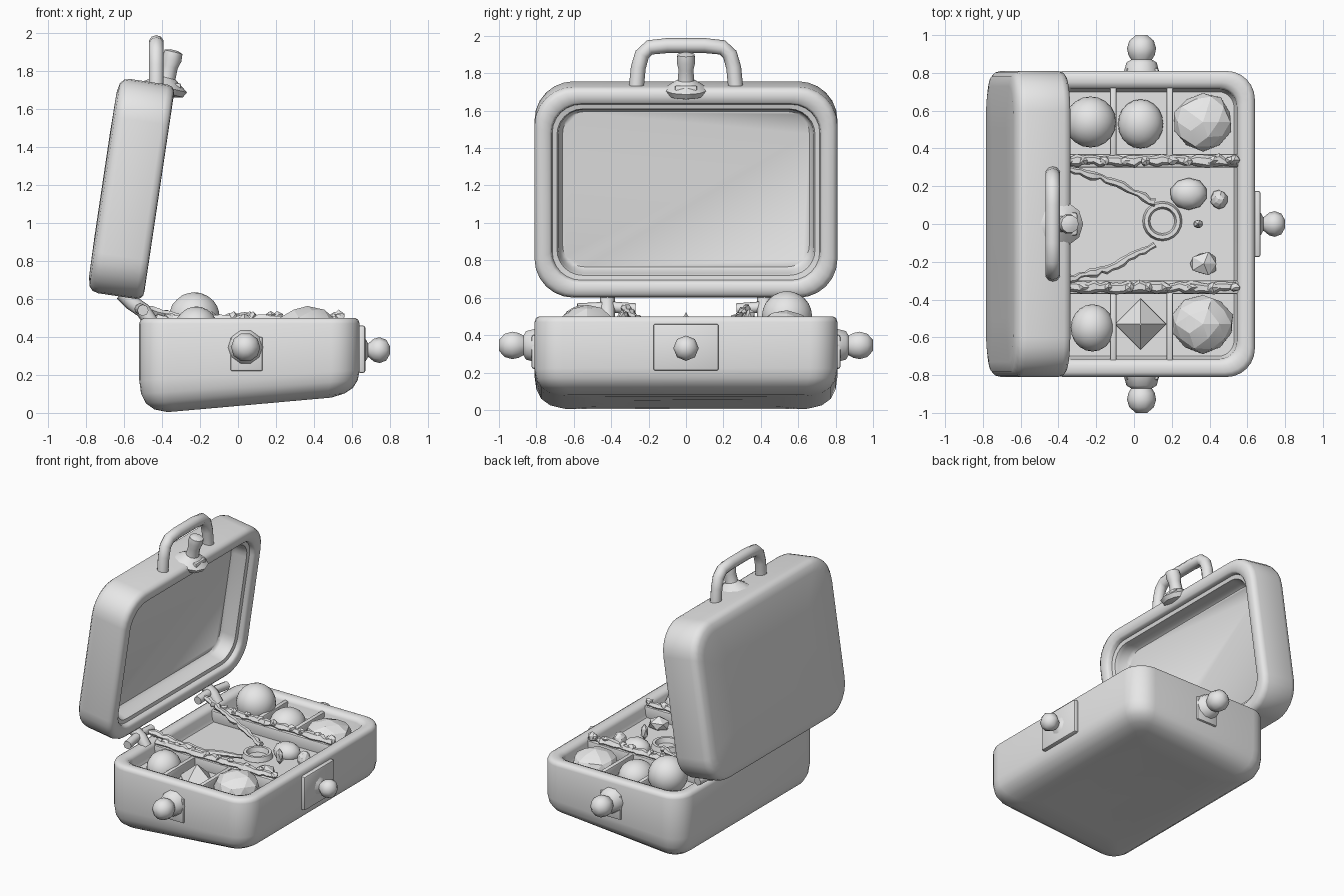
import bpy, bmesh, math, random
from math import pi, sin, cos, radians
from mathutils import Matrix, Vector

random.seed(4)
cube = bpy.data.objects.get("Cube")
if cube:
    bpy.data.objects.remove(cube, do_unlink=True)

grey = bpy.data.materials.new("plain grey")
grey.use_nodes = True
grey.diffuse_color = (0.8, 0.8, 0.8, 1)
grey.node_tree.nodes["Principled BSDF"].inputs["Base Color"].default_value = (0.8, 0.8, 0.8, 1)


def finish(name, bm, angle=40):
    """Turn a bmesh into a shaded, coloured object."""
    bmesh.ops.recalc_face_normals(bm, faces=bm.faces[:])
    me = bpy.data.meshes.new(name)
    bm.to_mesh(me)
    bm.free()
    me.materials.append(grey)
    me.shade_smooth()
    me.set_sharp_from_angle(angle=radians(angle))
    ob = bpy.data.objects.new(name, me)
    bpy.context.collection.objects.link(ob)
    return ob


def loft(loops):
    """Skin closed loops in order and cap both ends."""
    bm = bmesh.new()
    rings = [[bm.verts.new(p) for p in loop] for loop in loops]
    n = len(rings[0])
    for a, b in zip(rings, rings[1:]):
        for i in range(n):
            j = (i + 1) % n
            bm.faces.new((a[i], a[j], b[j], b[i]))
    bm.faces.new(rings[0])
    bm.faces.new(rings[-1])
    return bm


def rounded_rect(hx, hy, r, z, steps=6):
    pts = []
    for k, (sx, sy) in enumerate(((1, 1), (-1, 1), (-1, -1), (1, -1))):
        for i in range(steps + 1):
            a = pi / 2 * (k + i / steps)
            pts.append((sx * (hx - r) + r * cos(a), sy * (hy - r) + r * sin(a), z))
    return pts


def case_half(hx, hy, r, profile):
    """Profile pairs are (inset from the outline, height)."""
    return loft([rounded_rect(hx - d, hy - d, max(r - d * 0.6, 0.05), z) for d, z in profile])


def lathe(name, profile, matrix, sides=10):
    loops = [[(r * cos(2 * pi * i / sides), r * sin(2 * pi * i / sides), h)
              for i in range(sides)] for r, h in profile]
    bm = loft(loops)
    bm.transform(matrix)
    return finish(name, bm, 45)


def box(name, centre, size, bevel=0.01):
    bm = bmesh.new()
    bmesh.ops.create_cube(bm, size=1, matrix=Matrix.Translation(centre) @ Matrix.Diagonal((*size, 1)))
    bmesh.ops.bevel(bm, geom=bm.edges[:], offset=bevel, segments=2, affect='EDGES', profile=0.5)
    return finish(name, bm)


def stone(name, centre, size, detail=1, jitter=0.0, angle=15):
    bm = bmesh.new()
    bmesh.ops.create_icosphere(bm, subdivisions=detail, radius=1)
    for v in bm.verts:
        v.co *= 1 + random.uniform(-jitter, jitter)
    bm.transform(Matrix.Translation(centre) @ Matrix.Diagonal((*size, 1)))
    return finish(name, bm, angle)


def tube(name, points, radius, jitter=0.0, sides=8):
    """Sweep a round section along a path of points."""
    pts = [Vector(p) for p in points]
    loops = []
    for i, p in enumerate(pts):
        t = (pts[min(i + 1, len(pts) - 1)] - pts[max(i - 1, 0)]).normalized()
        side = t.cross(Vector((1, 0, 0)) if abs(t.x) < 0.5 else Vector((0, 0, 1))).normalized()
        up = side.cross(t)
        r = radius * (1 + random.uniform(-jitter, jitter))
        loops.append([p + side * r * cos(2 * pi * k / sides) + up * r * sin(2 * pi * k / sides)
                      for k in range(sides)])
    return finish(name, loft(loops), 50)


def subdivided(points, n):
    out = []
    for a, b in zip(points, points[1:]):
        out += [Vector(a).lerp(Vector(b), i / n) for i in range(n)]
    return out + [Vector(points[-1])]


# Lower case: rounded tub with a slanting, slightly arched underside
bm = case_half(0.58, 0.81, 0.15, [
    (0.5, 0.0), (0.3, 0.0), (0.15, 0.005), (0.08, 0.025), (0.035, 0.06), (0.01, 0.11),
    (0.0, 0.18), (0.0, 0.47), (0.007, 0.49), (0.025, 0.5), (0.06, 0.5), (0.085, 0.49),
    (0.095, 0.47), (0.1, 0.42), (0.11, 0.40)])
for v in bm.verts:
    w = max(0, 1 - v.co.z / 0.35)
    v.co.z += w * (0.09 * (v.co.x + 0.42) + 0.03 * max(0, 1 - abs(v.co.y) / 0.6))
    v.co.x += 0.06
finish("lower_case", bm, 50)

# Lid: same tub, stood up and leaning back
bm = case_half(0.57, 0.81, 0.21, [
    (0.3, -0.153), (0.08, -0.15), (0.03, -0.14), (0.008, -0.12), (0, -0.09), (0, 0.11),
    (0.008, 0.135), (0.025, 0.147), (0.05, 0.15), (0.08, 0.145), (0.09, 0.135),
    (0.095, 0.11), (0.12, 0.105), (0.128, 0.08), (0.135, 0.02), (0.15, 0.0)])
bm.transform(Matrix.Translation((-0.563, 0, 1.18)) @ Matrix.Rotation(radians(98.5), 4, 'Y'))
finish("lid", bm, 50)

# Carrying handle
half = [(0.265, 1.73), (0.255, 1.83), (0.235, 1.9), (0.195, 1.938), (0.1, 1.948)]
arch = [(-0.43, -y, z) for y, z in half] + [(-0.43, y, z) for y, z in reversed(half)]
tube("handle", arch, 0.04, sides=10)

# Lid catch: collar and leaning peg
lathe("lid_catch", [(0.03, -0.05), (0.105, -0.03), (0.12, 0.0), (0.085, 0.025), (0.045, 0.05),
                    (0.042, 0.11), (0.052, 0.15), (0.048, 0.19), (0.02, 0.2)],
      Matrix.Translation((-0.385, 0, 1.715)) @ Matrix.Rotation(radians(14), 4, 'Y'))
box("lid_catch_tab", (-0.335, 0, 1.71), (0.07, 0.12, 0.05))

# Front lock plate and knob
box("front_lock_plate", (0.65, 0, 0.335), (0.04, 0.35, 0.25), 0.012)
lathe("front_knob", [(0.07, 0), (0.035, 0.02), (0.06, 0.05), (0.068, 0.08), (0.055, 0.115), (0.02, 0.135)],
      Matrix.Translation((0.665, 0, 0.33)) @ Matrix.Rotation(pi / 2, 4, 'Y'), 8)

# Side plates and knobs, and everything else mirrored left and right
for s, side in ((1, "left"), (-1, "right")):
    box(f"{side}_plate", (0.045, s * 0.81, 0.31), (0.17, 0.03, 0.18))
    lathe(f"{side}_knob", [(0.095, -0.01), (0.08, 0.045), (0.055, 0.06), (0.07, 0.085),
                           (0.077, 0.12), (0.065, 0.16), (0.03, 0.19)],
          Matrix.Translation((0.04, s * 0.81, 0.345)) @ Matrix.Rotation(-s * pi / 2, 4, 'X'))
    # Tray walls
    box(f"{side}_long_wall", (0.05, s * 0.335, 0.43), (1.02, 0.07, 0.1))
    for i, x in enumerate((-0.11, 0.19)):
        box(f"{side}_divider_{i}", (x, s * 0.54, 0.43), (0.035, 0.38, 0.1))
    # Hinge between case and lid
    tube(f"{side}_hinge_arm", [(-0.61, s * 0.42, 0.63), (-0.56, s * 0.42, 0.58),
                               (-0.5, s * 0.42, 0.54), (-0.46, s * 0.42, 0.48)], 0.04)
    tube(f"{side}_hinge_pin", [(-0.52, s * 0.27, 0.54), (-0.52, s * 0.4, 0.55),
                               (-0.5, s * 0.58, 0.54)], 0.03)
    # Knotted cord along the wall
    cord = [(-0.42 + 0.03 * i, s * 0.335 + random.uniform(-.008, .008), 0.49) for i in range(33)]
    tube(f"{side}_cord", cord, 0.027, 0.3, 6)
    for i in range(9):
        x = -0.36 + 0.11 * i + random.uniform(-0.02, 0.02)
        stone(f"{side}_cord_chip_{i}", (x, s * 0.335, 0.508), (0.028, 0.025, 0.022), 1, 0.3)
    # Necklace chain running down to the ring
    path = subdivided([(-0.5, s * 0.33, 0.55), (-0.34, s * 0.29, 0.51),
                       (-0.12, s * 0.23, 0.46), (0.11, s * 0.11, 0.44)], 8)
    for p in path:
        p.y += random.uniform(-0.007, 0.007)
    tube(f"{side}_chain", path, 0.02, 0.35, 6)

# Pendant ring
bm = loft([[((0.085 + a) * cos(t), (0.085 + a) * sin(t), b)
            for t in [2 * pi * i / 20 for i in range(20)]]
           for a, b in ((-0.02, 0), (-0.01, 0.035), (0.01, 0.035), (0.02, 0))])
bm.transform(Matrix.Translation((0.15, 0.015, 0.405)))
finish("pendant_ring", bm)

# Treasures in the side compartments
stone("large_ball", (-0.23, 0.54, 0.5), (0.135, 0.135, 0.135), 3, 0, 50)
stone("small_ball", (0.035, 0.53, 0.42), (0.12, 0.13, 0.11), 3, 0, 50)
stone("left_gem", (0.365, 0.54, 0.43), (0.155, 0.155, 0.1), 2, 0.05)
stone("right_ball", (-0.22, -0.55, 0.44), (0.115, 0.125, 0.12), 3, 0, 50)
stone("right_gem", (0.365, -0.53, 0.43), (0.165, 0.155, 0.13), 2, 0.04)
lathe("square_gem", [(0.06, -0.12), (0.135, 0.0), (0.006, 0.11)],
      Matrix.Translation((0.035, -0.53, 0.41)), 4)

# Trinkets in the middle tray
stone("oval_pebble", (0.29, 0.16, 0.42), (0.1, 0.085, 0.07), 2, 0.02, 50)
stone("round_bead", (0.45, 0.13, 0.42), (0.045, 0.05, 0.06), 2, 0.05)
stone("tiny_gem", (0.34, 0.0, 0.46), (0.03, 0.025, 0.06), 1, 0.1)
stone("flat_gem", (0.37, -0.21, 0.43), (0.08, 0.065, 0.05), 1, 0.15)
stone("corner_chip", (0.53, 0.34, 0.5), (0.03, 0.03, 0.04), 1, 0.2)
